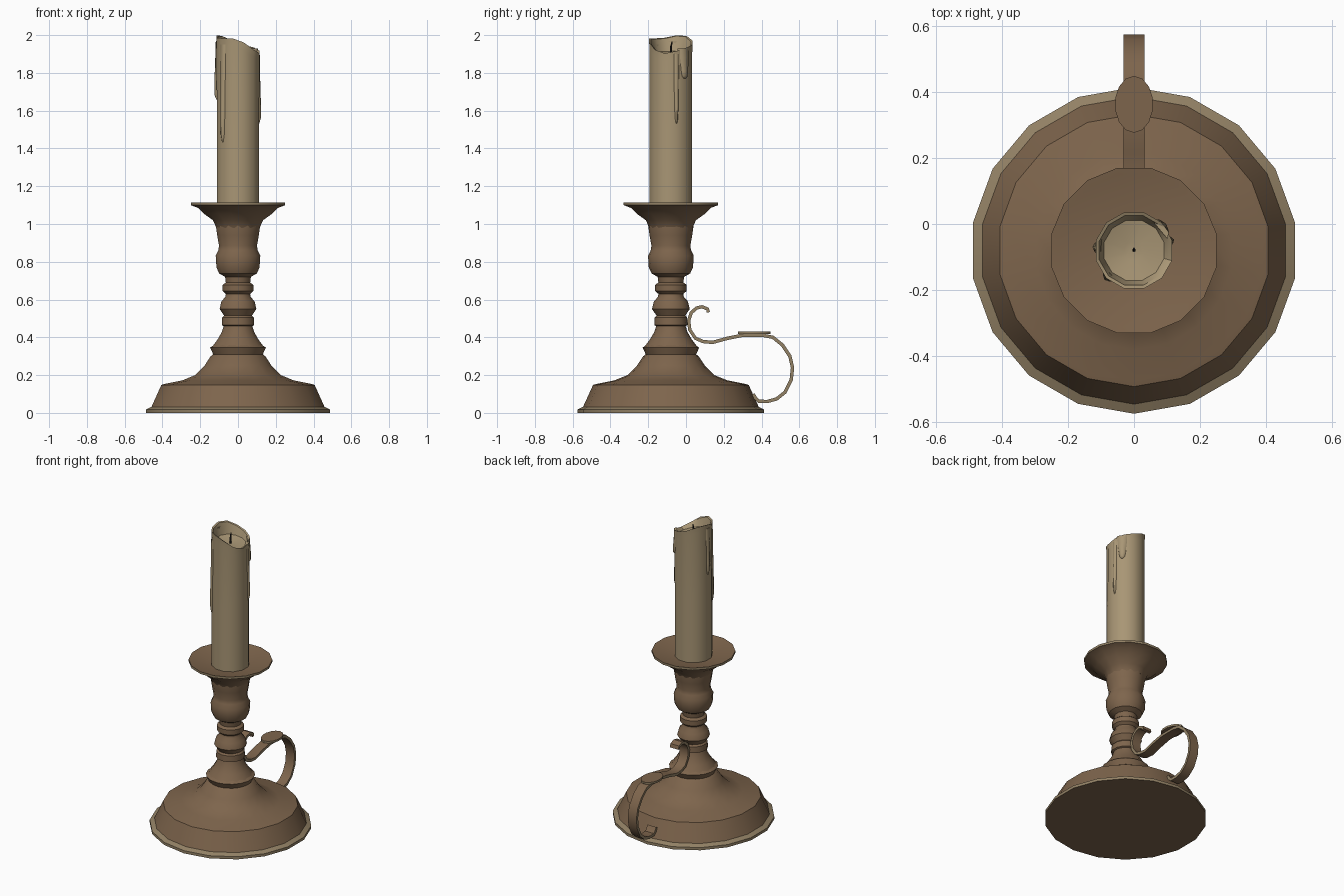
import bpy, bmesh, math
from mathutils import Vector

if "Cube" in bpy.data.objects:
    bpy.data.objects.remove(bpy.data.objects["Cube"])

AX = -0.08   # y of the candlestick axis


def mat(name, c):
    m = bpy.data.materials.new(name)
    m.diffuse_color = (*c, 1)
    m.use_nodes = True
    m.node_tree.nodes["Principled BSDF"].inputs["Base Color"].default_value = m.diffuse_color
    return m


BROWN = mat("aged_bronze", (0.208, 0.130, 0.073))
TAN = mat("worn_edge", (0.290, 0.220, 0.130))
WAX = mat("candle_wax", (0.395, 0.305, 0.178))
BLACK = mat("burnt_wick", (0.02, 0.017, 0.014))


def finish(name, bm, mats, rule=None, angle=35):
    bmesh.ops.recalc_face_normals(bm, faces=bm.faces)
    bm.normal_update()
    if rule:
        for f in bm.faces:
            f.material_index = rule(f)
    me = bpy.data.meshes.new(name)
    bm.to_mesh(me)
    bm.free()
    for m in mats:
        me.materials.append(m)
    me.shade_smooth()
    me.set_sharp_from_angle(angle=math.radians(angle))
    ob = bpy.data.objects.new(name, me)
    bpy.context.collection.objects.link(ob)
    return ob


def loft(rings, cap=True):
    """Skin a list of closed point loops."""
    bm = bmesh.new()
    vs = [[bm.verts.new(p) for p in r] for r in rings]
    n = len(vs[0])
    for a, b in zip(vs, vs[1:]):
        for i in range(n):
            j = (i + 1) % n
            bm.faces.new((a[i], a[j], b[j], b[i]))
    if cap:
        bm.faces.new(vs[0][::-1])
        bm.faces.new(vs[-1])
    return bm


def circle(r, z, n, ry=None, cy=AX):
    ry = ry or r
    return [(r * math.cos(2 * math.pi * (i + .5) / n),
             cy + ry * math.sin(2 * math.pi * (i + .5) / n),
             z(2 * math.pi * (i + .5) / n) if callable(z) else z) for i in range(n)]


# Foot: wide stepped base with a worn lip and concave top
foot = [(.494, 0), (.494, .018), (.465, .032), (.412, .148), (.395, .153), (.30, .172),
        (.23, .20), (.18, .25), (.147, .30), (.133, .31), (.15, .345), (.115, .37)]
finish("base", loft([circle(r, z, 18) for r, z in foot]), [BROWN, TAN],
       lambda f: 1 if f.calc_center_median().z < .028 and f.normal.z > -.5 else 0)

# Turned stem
stem = [(.14, .35), (.11, .39), (.087, .43), (.078, .46), (.088, .465), (.086, .505),
        (.076, .515), (.100, .55), (.09, .59), (.068, .615), (.066, .63), (.083, .645), (.083, .678),
        (.066, .69), (.07, .72), (.102, .738), (.117, .77), (.121, .832), (.107, .86),
        (.103, .885), (.113, .94), (.120, .99), (.12, 1.01)]
finish("stem", loft([circle(r, z, 14) for r, z in stem]), [BROWN])

# Drip pan
pan = [(.117, .98), (.135, 1.02), (.185, 1.055), (.215, 1.085), (.255, 1.10),
       (.255, 1.115), (.235, 1.111), (.12, 1.085)]
finish("drip_pan", loft([circle(r, z, 16) for r, z in pan]), [BROWN, TAN],
       lambda f: 1 if f.calc_center_median().z > 1.099 and abs(f.normal.z) < .3 else 0)


# Candle with slanted, hollow top
def rim(a):
    return 1.950 + .017 * math.sin(a) ** 2 - .043 * math.cos(a) + .009 * math.sin(3 * a)


candle = [circle(.116, 1.08, 12), circle(.116, 1.5, 12), circle(.117, lambda a: rim(a) - .04, 12),
          circle(.119, rim, 12), circle(.109, lambda a: rim(a) - .004, 12),
          circle(.094, lambda a: rim(a) * .25 + 1.905 * .75 - .012, 12), circle(.03, 1.895, 12)]
finish("candle", loft(candle), [WAX])

# Wax drips: tapering runs from the rim (angle, top z, bottom z, half width)
for k, (a, top, bot, w) in enumerate([(15, 1.90, 1.53, .017), (40, 1.93, 1.77, .034),
                                      (-135, 1.95, 1.43, .022), (175, 1.97, 1.66, .022)]):
    rings = []
    for t, s, d in [(0, 1.1, .006), (.3, 1, .009), (.75, .75, .014), (.92, .6, .013), (1, .25, .004)]:
        z = top + (bot - top) * t
        rings.append([(.10, -w * s, z), (.112 + d * .6, -w * s * .7, z),
                      (.112 + d, 0, z), (.112 + d * .6, w * s * .7, z), (.10, w * s, z)])
    ob = finish("wax_drip_%d" % (k + 1), loft(rings), [WAX], angle=60)
    ob.location.y = AX
    ob.rotation_euler.z = math.radians(a)

# Wick
finish("wick", loft([circle(.005, 1.89, 6), circle(.005, 1.935, 6),
                     circle(.003, 1.965, 6, cy=AX + .006)]), [BLACK])

# Handle: flat strap swept along a curled path in the yz plane
path = [(.118, .532), (.114, .55), (.085, .562), (.055, .555), (.028, .53), (.014, .49),
        (.02, .44), (.05, .395), (.09, .378), (.14, .373), (.22, .395), (.30, .411),
        (.40, .412), (.46, .40), (.51, .36), (.55, .30), (.564, .24), (.557, .175),
        (.525, .11), (.48, .074), (.43, .060), (.385, .062), (.368, .078), (.355, .10)]
rings = []
for i, p in enumerate(path):
    p = Vector(p)
    d = (Vector(path[min(i + 1, len(path) - 1)]) - Vector(path[max(i - 1, 0)])).normalized()
    n = Vector((-d.y, d.x)) * .009
    a, b = p + n, p - n
    rings.append([(-.032, *a), (.032, *a), (.032, *b), (-.032, *b)])
finish("handle", loft(rings), [BROWN, TAN], lambda f: 1 if abs(f.normal.x) > .8 else 0)

# Thumb rest on top of the handle
finish("thumb_rest", loft([circle(.058, z, 14, .086, .362) for z in (.418, .431)]),
       [BROWN, TAN], lambda f: 1 if abs(f.normal.z) < .5 else 0)
